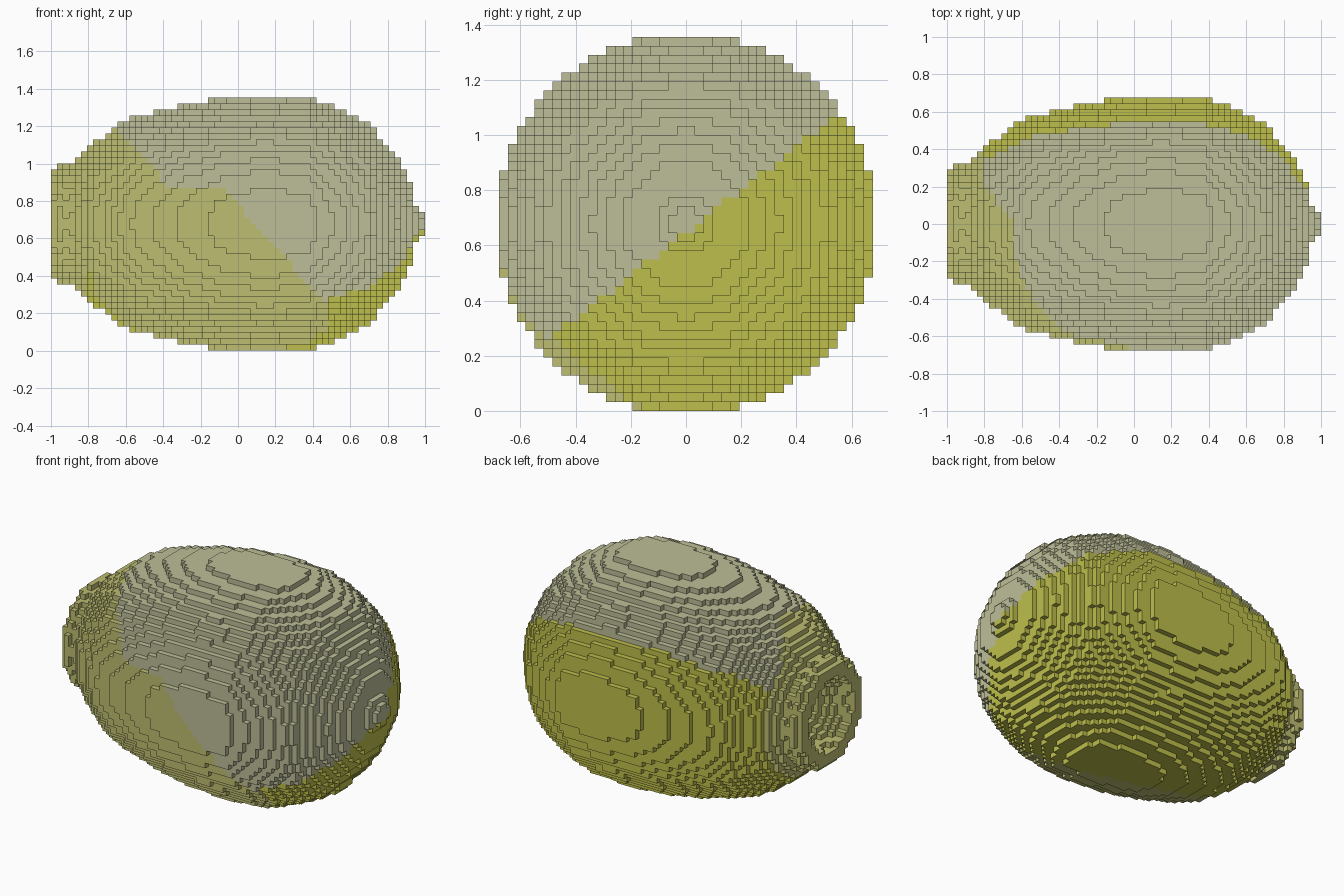
import bpy, bmesh, math
from mathutils import Vector

cube = bpy.data.objects.get("Cube")
if cube:
    bpy.data.objects.remove(cube)

NX, NR = 62, 42          # block counts along and across the body
V = 2.0 / NX             # block size
MID = NR * V / 2         # height of the long axis


def make_material(name, color):
    mat = bpy.data.materials.new(name)
    mat.use_nodes = True
    mat.diffuse_color = (*color, 1)
    mat.node_tree.nodes["Principled BSDF"].inputs["Base Color"].default_value = (*color, 1)
    return mat


MATERIALS = [make_material("pale grey", (0.515, 0.515, 0.314)),
             make_material("light olive", (0.515, 0.515, 0.168)),
             make_material("yellow", (0.515, 0.515, 0.072))]

# Body outline: (position along x, radius)
PROFILE = [(-1, .30), (-.97, .30), (-.95, .327), (-.92, .31), (-.88, .315),
           (-.85, .36), (-.79, .425), (-.69, .49), (-.61, .55), (-.52, .582),
           (-.39, .615), (-.26, .648), (-.07, .678), (.15, .69), (.37, .68),
           (.45, .65), (.54, .617), (.61, .582), (.68, .55), (.74, .488),
           (.80, .42), (.84, .36), (.89, .29), (.92, .225), (.95, .11), (1, .03)]


def radius(x):
    for (x0, r0), (x1, r1) in zip(PROFILE, PROFILE[1:]):
        if x <= x1:
            return r0 + (r1 - r0) * (x - x0) / (x1 - x0)
    return 0


def centre(i, j, k):
    return Vector(((i + .5 - NX / 2) * V, (j + .5 - NR / 2) * V, (k + .5 - NR / 2) * V))


def is_solid(p):
    r = math.hypot(p.y, p.z)
    # Bowl-shaped hollow in the open end
    depth = (p.x + 1) / 0.2
    if depth < 1 and r < 0.22 * math.sqrt(1 - depth * depth):
        return False
    return r < radius(p.x) or (p.x > 0.95 and r < V)


def colour(p):
    x, y, z = p
    if x < -0.8:
        return 1
    # Yellow lower back
    if z < -0.03 + 0.78 * y and 0.06 * x + 0.256 * y + 0.289 * z > -0.212:
        return 2
    # Olive lower front
    bend = min(x + 0.35, 0) + max(x + 0.07, 0)
    if z < 0.18 - 1.13 * bend and (y < 0 or x < -0.65 - 0.7 * y):
        return 1
    # Underside of the front that is neither yellow nor grey
    return 0


# Solid blocks of the body
solid = {(i, j, k) for i in range(NX) for j in range(NR) for k in range(NR)
         if is_solid(centre(i, j, k))}

# Outer faces of the blocks, sharing corners
bm = bmesh.new()
corners = {}


def corner(key):
    if key not in corners:
        i, j, k = key
        corners[key] = bm.verts.new(((i - NX / 2) * V, (j - NR / 2) * V, k * V))
    return corners[key]


for cell in sorted(solid):
    shade = colour(centre(*cell))
    for axis in range(3):
        u, w = (axis + 1) % 3, (axis + 2) % 3
        for side in (0, 1):
            neighbour = list(cell)
            neighbour[axis] += 2 * side - 1
            if tuple(neighbour) in solid:
                continue
            loop = []
            for du, dw in ((0, 0), (1, 0), (1, 1), (0, 1)):
                key = list(cell)
                key[axis] += side
                key[u] += du
                key[w] += dw
                loop.append(corner(tuple(key)))
            face = bm.faces.new(loop if side else loop[::-1])
            face.material_index = shade

mesh = bpy.data.meshes.new("block_body")
bm.to_mesh(mesh)
bm.free()
for mat in MATERIALS:
    mesh.materials.append(mat)
body = bpy.data.objects.new("block_body", mesh)
bpy.context.collection.objects.link(body)
